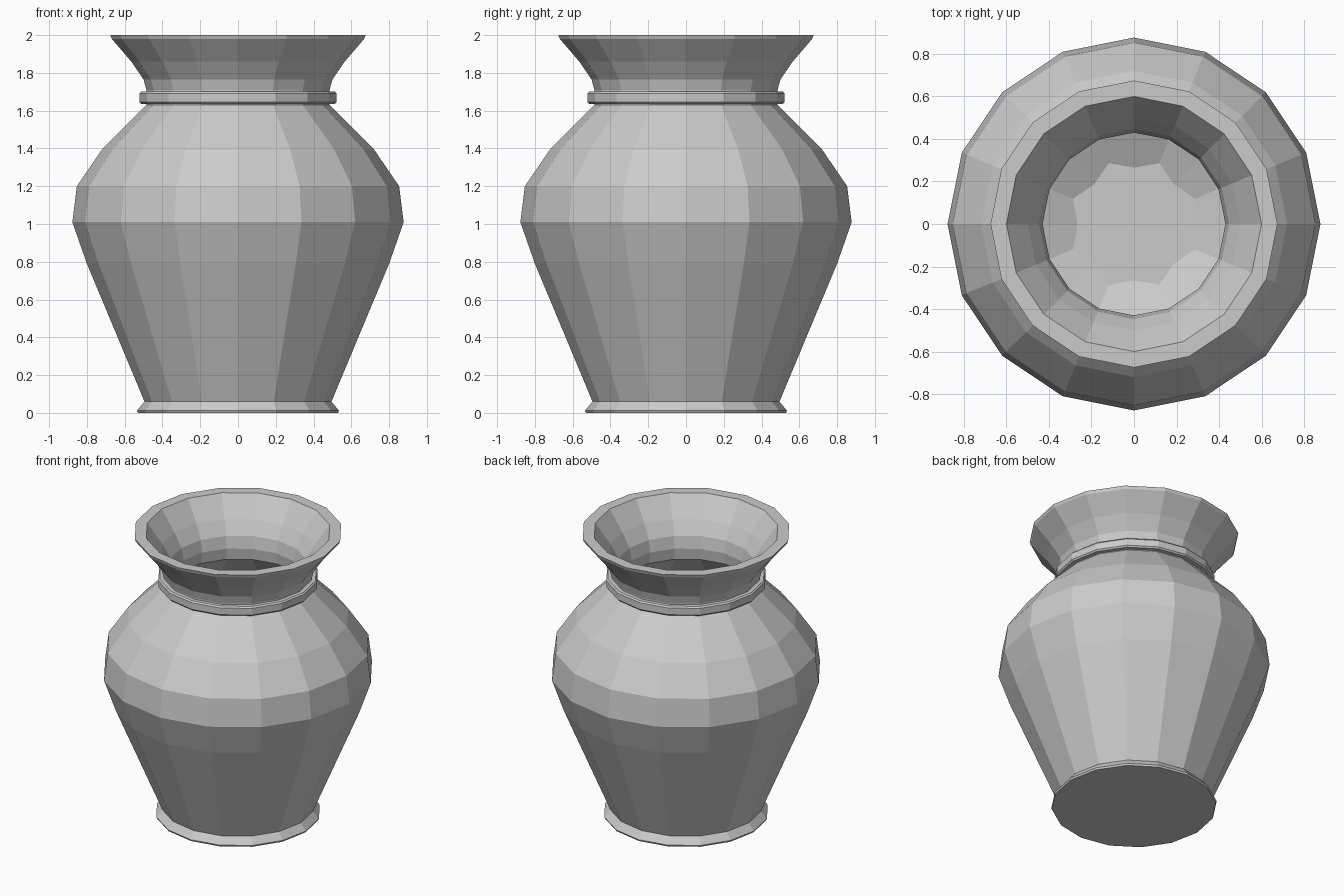
import bpy, bmesh
from math import cos, sin, pi

if "Cube" in bpy.data.objects:
    bpy.data.objects.remove(bpy.data.objects["Cube"])

SIDES = 16


def lathe(name, profile, closed=False):
    """Spin (radius, z) points into a faceted solid; open profiles get end caps.
    A third value gives the radius on every other spoke."""
    bm = bmesh.new()
    rings = []
    for p in profile:
        ring = []
        for i in range(SIDES):
            a = 2 * pi * i / SIDES
            r = p[2] if len(p) == 3 and i % 2 else p[0]
            ring.append(bm.verts.new((r * cos(a), r * sin(a), p[1])))
        rings.append(ring)
    pairs = list(zip(rings, rings[1:]))
    if closed:
        pairs.append((rings[-1], rings[0]))
    for lo, hi in pairs:
        for i in range(SIDES):
            j = (i + 1) % SIDES
            bm.faces.new((lo[i], lo[j], hi[j], hi[i]))
    if not closed:
        bm.faces.new(rings[0][::-1])
        bm.faces.new(rings[-1])
    bmesh.ops.recalc_face_normals(bm, faces=bm.faces[:])
    mesh = bpy.data.meshes.new(name)
    bm.to_mesh(mesh)
    bm.free()
    obj = bpy.data.objects.new(name, mesh)
    bpy.context.collection.objects.link(obj)
    return obj


# Outside: foot, belly, shoulder, flared neck and lip
outside = [(0.53, 0), (0.535, 0.012), (0.495, 0.06), (0.80, 0.79),
           (0.877, 1.01), (0.853, 1.2), (0.72, 1.395), (0.485, 1.63),
           (0.485, 1.71), (0.50, 1.765), (0.565, 1.86), (0.668, 1.98),
           (0.675, 2.0)]
# Inside: lip, throat, hollow belly and floor
inside = [(0.60, 2.0), (0.50, 1.86), (0.445, 1.765), (0.43, 1.68),
          (0.44, 1.6), (0.67, 1.37), (0.80, 1.18), (0.82, 1.01),
          (0.745, 0.79), (0.445, 0.14), (0.265, 0.07, 0.31)]
lathe("vase_body", outside + inside)

# Raised collar around the neck
lathe("neck_collar", [(0.47, 1.635), (0.512, 1.635), (0.521, 1.645),
                      (0.521, 1.692), (0.512, 1.702), (0.47, 1.702)], closed=True)
